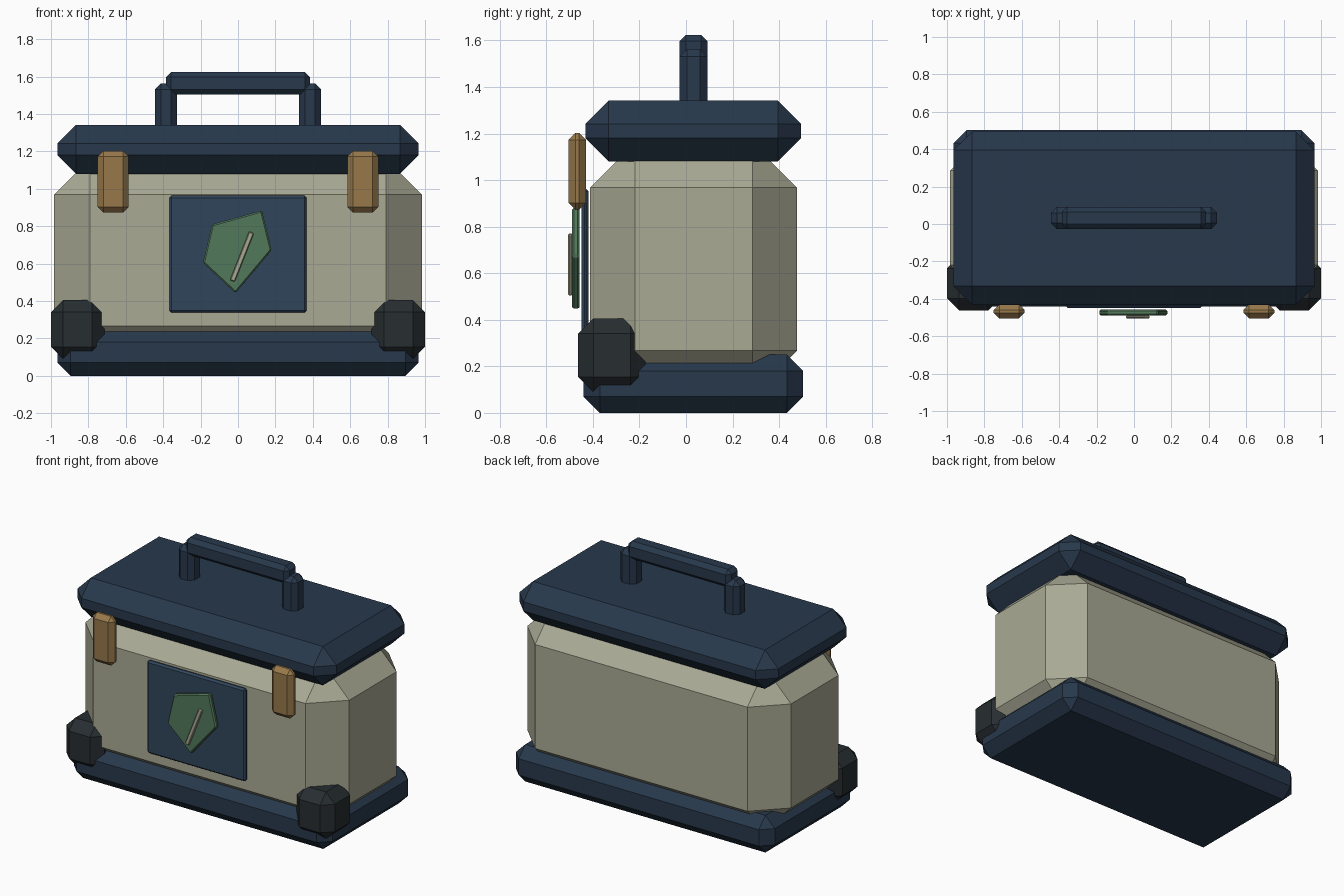
import bpy, bmesh
from math import radians
from mathutils import Matrix, Vector

if "Cube" in bpy.data.objects:
    bpy.data.objects.remove(bpy.data.objects["Cube"])


def material(name, rgb):
    m = bpy.data.materials.new(name)
    m.diffuse_color = (*rgb, 1)
    m.use_nodes = True
    m.node_tree.nodes["Principled BSDF"].inputs["Base Color"].default_value = m.diffuse_color
    return m


NAVY = material("navy", (0.021, 0.040, 0.072))
PANEL = material("panel_blue", (0.030, 0.060, 0.105))
STONE = material("stone", (0.40, 0.40, 0.30))
GREEN = material("green", (0.085, 0.19, 0.105))
BRASS = material("brass", (0.31, 0.19, 0.07))
RUBBER = material("rubber", (0.020, 0.026, 0.030))


def finish(name, bm, bevel, mat):
    """Chamfer every edge and turn the bmesh into an object."""
    bmesh.ops.bevel(bm, geom=bm.edges[:], offset=bevel, segments=1,
                    affect='EDGES', clamp_overlap=True)
    bmesh.ops.recalc_face_normals(bm, faces=bm.faces[:])
    mesh = bpy.data.meshes.new(name)
    bm.to_mesh(mesh)
    bm.free()
    mesh.materials.append(mat)
    obj = bpy.data.objects.new(name, mesh)
    bpy.context.collection.objects.link(obj)
    return obj


def box(name, x, y, z, bevel, mat):
    """Chamfered box from its (min, max) extent on each axis."""
    bm = bmesh.new()
    bmesh.ops.create_cube(bm, size=1)
    size = Vector([b - a for a, b in (x, y, z)])
    mid = Vector([(a + b) / 2 for a, b in (x, y, z)])
    bmesh.ops.transform(bm, verts=bm.verts[:],
                        matrix=Matrix.Translation(mid) @ Matrix.Diagonal((*size, 1)))
    return finish(name, bm, bevel, mat)


def pair(name, x, y, z, bevel, mat):
    """The same box on the right and on the left."""
    box(name + "_right", x, y, z, bevel, mat)
    box(name + "_left", (-x[1], -x[0]), y, z, bevel, mat)


# Main case: base, body, lid
box("base", (-0.965, 0.965), (-0.44, 0.503), (0, 0.25), 0.07, NAVY)
box("body", (-0.983, 0.983), (-0.412, 0.477), (0.075, 1.16), 0.192, STONE)
box("lid", (-0.965, 0.965), (-0.432, 0.495), (1.08, 1.342), 0.1, NAVY)

# Front corner bumpers and latches
pair("corner_bumper", (0.715, 1.0), (-0.463, -0.173), (0.09, 0.405), 0.065, RUBBER)
pair("latch", (0.585, 0.75), (-0.505, -0.43), (0.872, 1.203), 0.03, BRASS)

# Carry handle
pair("handle_post", (0.326, 0.445), (-0.027, 0.092), (1.2, 1.563), 0.032, NAVY)
box("handle_grip", (-0.385, 0.385), (-0.027, 0.092), (1.503, 1.624), 0.027, NAVY)

# Front panel
box("front_panel", (-0.367, 0.367), (-0.449, -0.418), (0.337, 0.963), 0.012, PANEL)

# Irregular five-sided plaque
bm = bmesh.new()
outline = [(0.128, 0.884), (0.18, 0.672), (-0.013, 0.442), (-0.187, 0.604), (-0.139, 0.809)]
face = bm.faces.new([bm.verts.new((x, -0.489, z)) for x, z in outline])
ext = bmesh.ops.extrude_face_region(bm, geom=[face], use_keep_orig=True)
bmesh.ops.translate(bm, vec=(0, 0.031, 0),
                    verts=[v for v in ext["geom"] if isinstance(v, bmesh.types.BMVert)])
finish("plaque", bm, 0.008, GREEN)

# Slanted strip on the plaque
strip = box("plaque_strip", (-0.014, 0.014), (-0.009, 0.009), (-0.14, 0.14), 0.005, STONE)
strip.location = (0.021, -0.497, 0.637)
strip.rotation_euler = (0, radians(21.5), 0)
